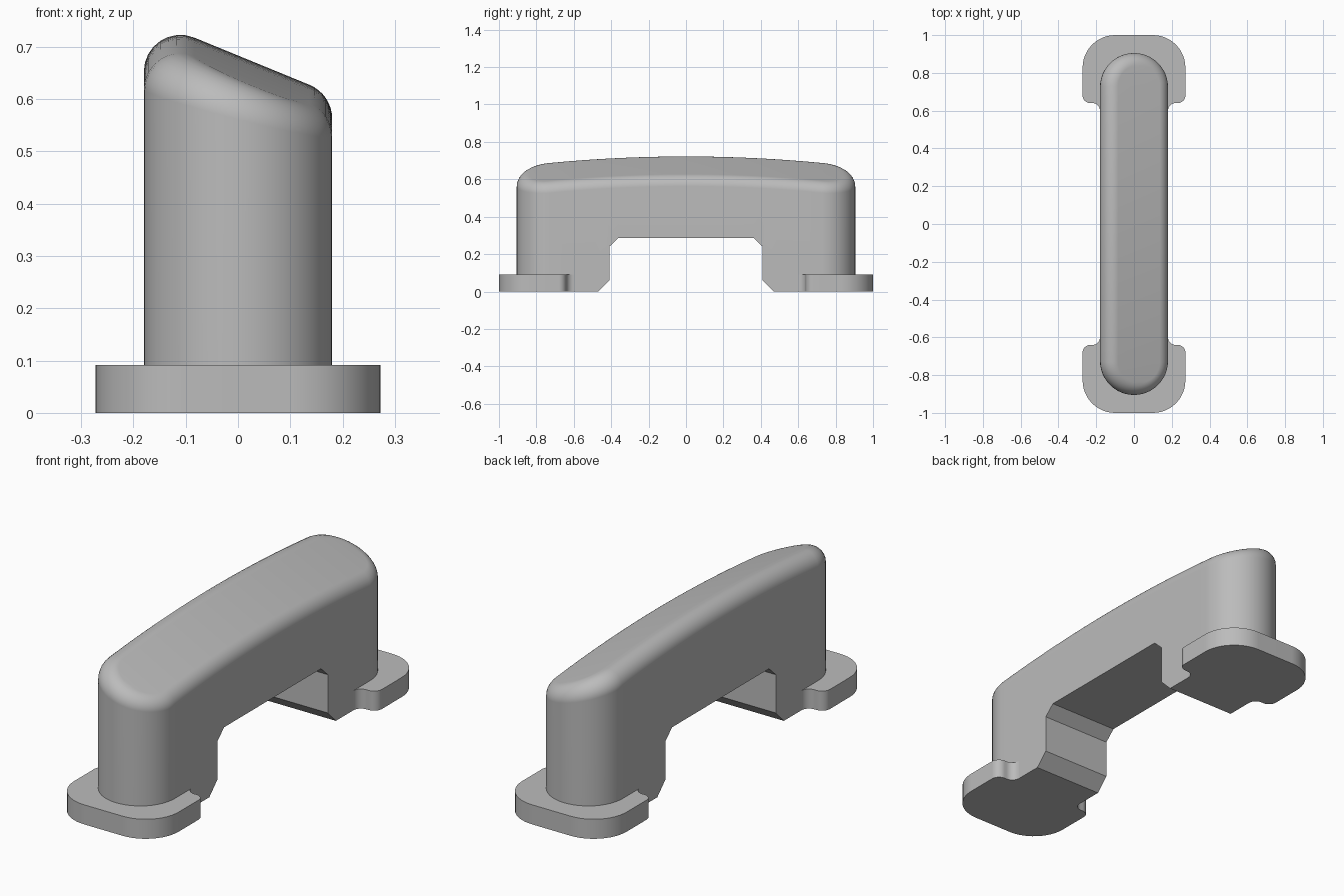
import bpy
import bmesh
from math import sin, cos, pi, sqrt
from mathutils import Vector

cube = bpy.data.objects.get("Cube")
if cube:
    bpy.data.objects.remove(cube, do_unlink=True)

HALF_W = 0.18      # grip half width
END_Y = 0.725      # centre of the rounded ends
FILLET = 0.07      # top edge radius
FOOT_H = 0.092
SLOPE, ARCH, TOP = -0.41, 0.066, 0.683

grey = bpy.data.materials.new("plain grey")
grey.use_nodes = True
grey.diffuse_color = (0.5, 0.5, 0.5, 1)
grey.node_tree.nodes["Principled BSDF"].inputs["Base Color"].default_value = grey.diffuse_color


def make_object(name, bm):
    bmesh.ops.recalc_face_normals(bm, faces=bm.faces)
    mesh = bpy.data.meshes.new(name)
    bm.to_mesh(mesh)
    bm.free()
    mesh.materials.append(grey)
    obj = bpy.data.objects.new(name, mesh)
    bpy.context.collection.objects.link(obj)
    return obj


def prism(name, points, direction):
    """Extrude a closed outline along a direction."""
    bm = bmesh.new()
    face = bm.faces.new([bm.verts.new(p) for p in points])
    extruded = bmesh.ops.extrude_face_region(bm, geom=[face])["geom"]
    verts = [g for g in extruded if isinstance(g, bmesh.types.BMVert)]
    bmesh.ops.translate(bm, verts=verts, vec=direction)
    return make_object(name, bm)


def activate(obj):
    bpy.ops.object.select_all(action='DESELECT')
    obj.select_set(True)
    bpy.context.view_layer.objects.active = obj


def finish(obj):
    """Smooth the curves, keep flat faces flat and edges crisp."""
    activate(obj)
    bpy.ops.object.shade_smooth_by_angle(angle=0.6)
    mod = obj.modifiers.new("face weighting", 'WEIGHTED_NORMAL')
    mod.keep_sharp = True


def arc(cx, cy, r, start, end, steps=8):
    angles = [start + (end - start) * i / steps for i in range(steps + 1)]
    return [(cx + r * cos(a), cy + r * sin(a)) for a in angles]


# Grip outline: wall direction and end-centre for each row, mirrored to the left
N = 12
rows = [(-pi / 2 + pi / 2 * i / N, -END_Y) for i in range(N)]
rows += [(0, -END_Y + 2 * END_Y * i / 24) for i in range(25)]
rows += [(pi / 2 * i / N, END_Y) for i in range(1, N + 1)]
outline = rows + [(pi - a, y) for a, y in reversed(rows[1:-1])]


def column(angle, cy):
    """Wall foot, then the rolled edge up to the sloping, arched top."""
    wall = Vector((cos(angle), sin(angle), 0))
    centre = Vector((0, cy, 0)) + wall * (HALF_W - FILLET)
    dy = -2 * ARCH * centre.y
    top = Vector((-SLOPE, -dy, 1)).normalized()
    height = TOP + SLOPE * centre.x - ARCH * centre.y ** 2
    centre.z = height - FILLET * sqrt(1 + SLOPE ** 2 + dy ** 2)
    foot = wall * HALF_W + Vector((0, cy, 0))
    return [foot] + [centre + FILLET * wall.slerp(top, i / 8) for i in range(9)]


bm = bmesh.new()
cols = [[bm.verts.new(p) for p in column(*o)] for o in outline]
count, last = len(cols), len(rows) - 1
for i, a in enumerate(cols):
    b = cols[(i + 1) % count]
    for j in range(len(a) - 1):
        bm.faces.new((a[j], b[j], b[j + 1], a[j + 1]))
bm.faces.new([c[0] for c in cols])
# Top face in strips across the grip
for i in range(last):
    strip = [cols[i][-1], cols[i + 1][-1], cols[-i - 1][-1], cols[-i][-1]]
    bm.faces.new(list(dict.fromkeys(strip)))
grip = make_object("grip", bm)

# Hand opening with chamfered corners
half = [(0.47, -0.1), (0.47, 0), (0.41, 0.06), (0.41, 0.24), (0.36, 0.287)]
profile = half + [(-y, z) for y, z in reversed(half)]
cutter = prism("opening_cutter", [(-0.4, y, z) for y, z in profile], (0.8, 0, 0))
cutter.hide_render = True
cut = grip.modifiers.new("opening", 'BOOLEAN')
cut.operation = 'DIFFERENCE'
cut.solver = 'EXACT'
cut.object = cutter
activate(grip)
bpy.ops.object.modifier_apply(modifier=cut.name)
bpy.data.objects.remove(cutter, do_unlink=True)
finish(grip)

# Flanged feet: round outer corners, small inner corners flaring into the grip
side = [(0.17, 0.6)] + arc(0.22, 0.6, 0.04, pi, pi / 2)
side += arc(0.232, 0.68, 0.04, -pi / 2, 0) + arc(0.1, 0.828, 0.172, 0, pi / 2, 12)
foot_outline = side + [(-x, y) for x, y in reversed(side)]
for name, s in (("front_foot", -1), ("back_foot", 1)):
    finish(prism(name, [(x, s * y, 0) for x, y in foot_outline], (0, 0, FOOT_H)))
